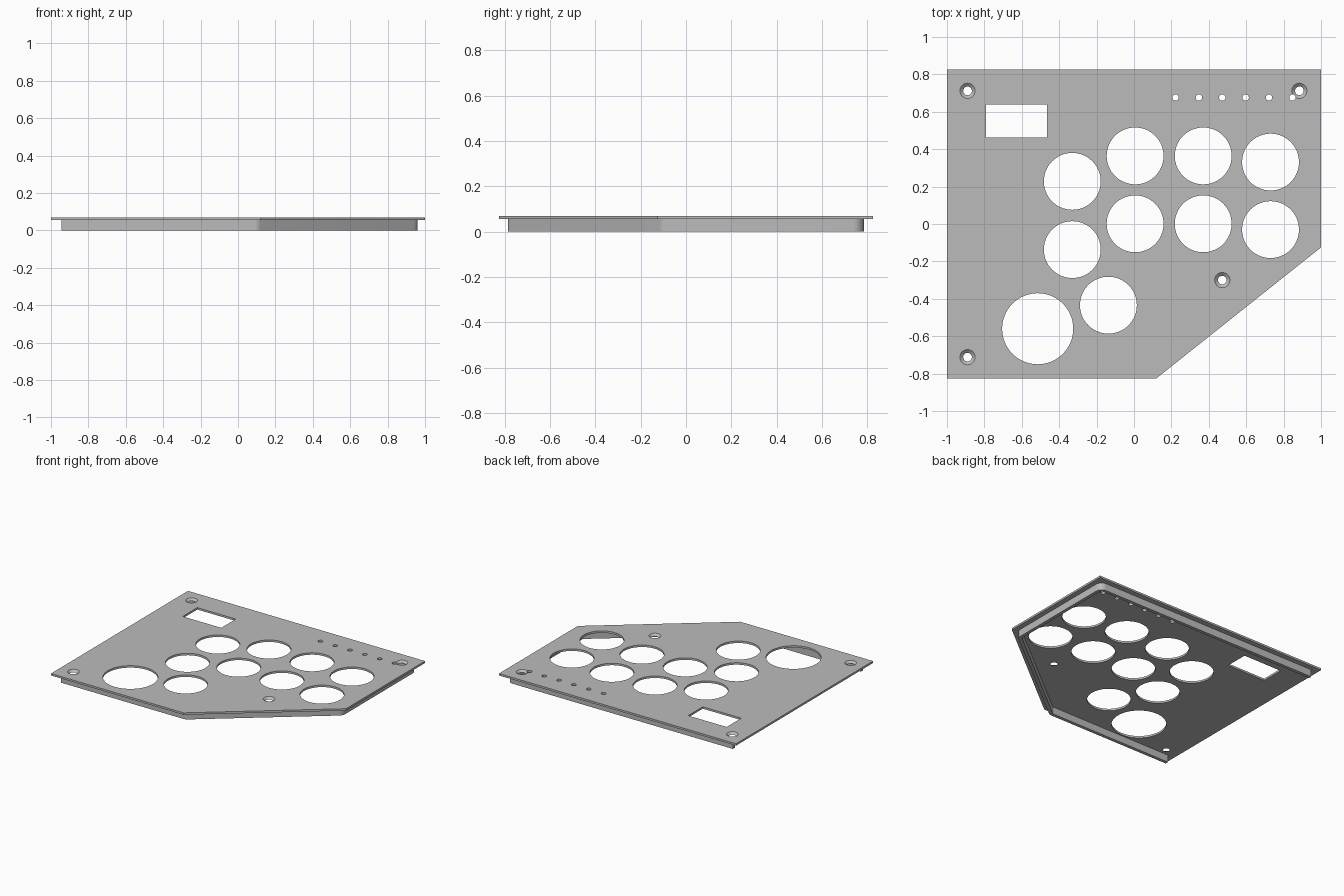
import bpy, bmesh
from math import pi, cos, sin
from mathutils import Vector

cube = bpy.data.objects.get("Cube")
if cube:
    bpy.data.objects.remove(cube)

TOP, UNDER = 0.07, 0.055          # plate top and underside
INSET, WALL, FILLET = 0.04, 0.025, 0.05

grey = bpy.data.materials.new("plain grey")
grey.use_nodes = True
grey.diffuse_color = (0.5, 0.5, 0.5, 1)
grey.node_tree.nodes["Principled BSDF"].inputs["Base Color"].default_value = (0.5, 0.5, 0.5, 1)


def prism(bm, points, z0, z1):
    """Closed solid from a counter-clockwise outline."""
    low = [bm.verts.new((x, y, z0)) for x, y in points]
    high = [bm.verts.new((x, y, z1)) for x, y in points]
    bm.faces.new(low[::-1])
    bm.faces.new(high)
    for i in range(len(points)):
        j = (i + 1) % len(points)
        bm.faces.new((low[i], low[j], high[j], high[i]))


def cone(bm, x, y, r0, r1, z0, z1, sides=64):
    """Closed round solid, straight or tapered."""
    rings = [[bm.verts.new((x + r * cos(2 * pi * k / sides), y + r * sin(2 * pi * k / sides), z))
              for k in range(sides)] for r, z in ((r0, z0), (r1, z1))]
    bm.faces.new(rings[0][::-1])
    bm.faces.new(rings[1])
    for i in range(sides):
        j = (i + 1) % sides
        bm.faces.new((rings[0][i], rings[0][j], rings[1][j], rings[1][i]))


def make_object(name, bm):
    bmesh.ops.recalc_face_normals(bm, faces=bm.faces)
    mesh = bpy.data.meshes.new(name)
    bm.to_mesh(mesh)
    bm.free()
    mesh.materials.append(grey)
    obj = bpy.data.objects.new(name, mesh)
    bpy.context.collection.objects.link(obj)
    return obj


def cut(target, bm):
    """Subtract the solids in bm and discard the cutter."""
    cutter = make_object("cutter", bm)
    cutter.hide_render = True
    mod = target.modifiers.new("cut", "BOOLEAN")
    mod.operation, mod.solver, mod.object = "DIFFERENCE", "EXACT", cutter
    bpy.context.view_layer.objects.active = target
    bpy.ops.object.modifier_apply(modifier=mod.name)
    bpy.data.objects.remove(cutter)


# Top plate with one clipped corner
outline = [Vector(p) for p in ((-1, -0.825), (0.12, -0.825), (1, -0.125), (1, 0.825), (-1, 0.825))]
bm = bmesh.new()
prism(bm, outline, UNDER, TOP)
plate = make_object("top_plate", bm)

# Button holes, small indicator holes, screw holes and screen window
buttons = [(0.006, 0.364), (0.37, 0.364), (0.73, 0.331), (0.006, 0.001), (0.37, 0.001),
           (0.73, -0.03), (-0.33, 0.228), (-0.33, -0.137), (-0.137, -0.434)]
screws = [(-0.89, 0.712), (0.884, 0.712), (0.472, -0.3), (-0.89, -0.712)]
bm = bmesh.new()
for x, y in buttons:
    cone(bm, x, y, 0.152, 0.152, 0, 0.1)
cone(bm, -0.515, -0.56, 0.19, 0.19, 0, 0.1)
for k in range(6):
    cone(bm, 0.222 + 0.125 * k, 0.676, 0.017, 0.017, 0, 0.1, 32)
for x, y in screws:
    cone(bm, x, y, 0.023, 0.023, 0, 0.1, 32)
prism(bm, [(-0.79, 0.462), (-0.465, 0.462), (-0.465, 0.638), (-0.79, 0.638)], 0, 0.1)
cut(plate, bm)

# Countersinks
bm = bmesh.new()
for x, y in screws:
    cone(bm, x, y, 0.022, 0.042, UNDER - 0.001, TOP + 0.001, 32)
cut(plate, bm)


# Skirt wall under three sides and the clipped corner, open on the right-hand side (-x)
def skirt_path(offset):
    """Path inset from the outline, with rounded corners; offset is the corner radius."""
    normals = []
    for a, b in zip(outline, outline[1:]):
        d = (b - a).normalized()
        normals.append(Vector((d.y, -d.x)))
    edge = 0.825 - INSET - FILLET + offset
    path = [(-0.945, -edge)]
    for p, n1, n2 in zip(outline[1:], normals, normals[1:]):
        centre = p - (INSET + FILLET) * (n1 + n2) / (1 + n1.dot(n2))
        for k in range(9):
            n = n1.slerp(n2, k / 8)
            path.append(tuple(centre + offset * n))
    path.append((-0.945, edge))
    return path


outer, inner = skirt_path(FILLET), skirt_path(FILLET - WALL)
bm = bmesh.new()
prism(bm, outer + inner[::-1], 0, UNDER)
skirt = make_object("skirt_wall", bm)

# Smooth round holes and corners, keep edges crisp
for obj in (plate, skirt):
    bpy.ops.object.select_all(action="DESELECT")
    obj.select_set(True)
    bpy.context.view_layer.objects.active = obj
    bpy.ops.object.shade_smooth_by_angle(angle=pi / 6)
